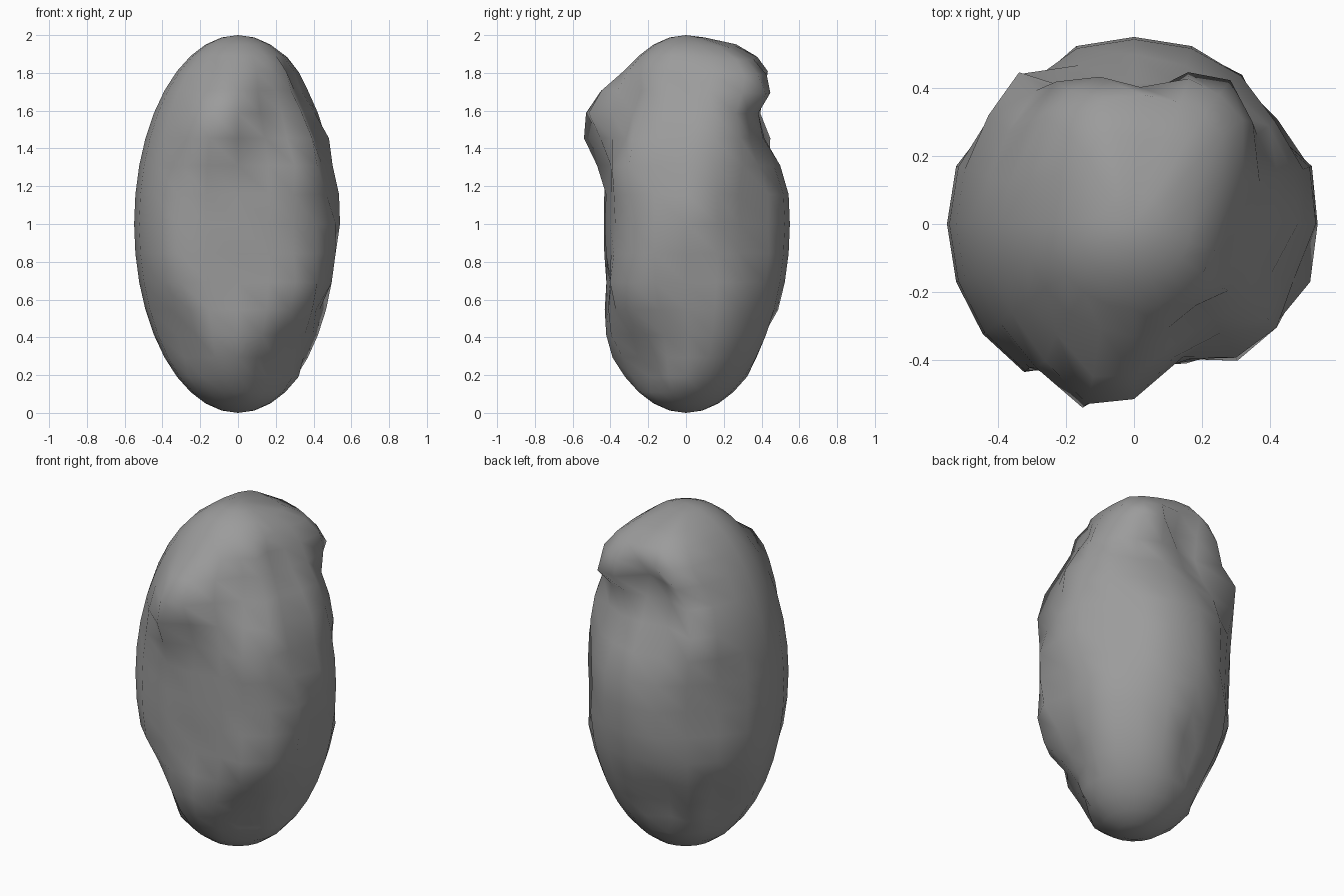
import bpy, bmesh
from math import sin, cos, radians, sqrt
from mathutils import Vector

cube = bpy.data.objects.get("Cube")
if cube:
    bpy.data.objects.remove(cube)

# One grey stone material
stone = bpy.data.materials.new("stone grey")
stone.use_nodes = True
GREY = (0.33, 0.33, 0.33, 1)
stone.diffuse_color = GREY
stone.node_tree.nodes["Principled BSDF"].inputs["Base Color"].default_value = GREY

# Dents and bulges: bearing, height above the middle, reach, and the push they give
LUMPS = [
    (273, 0.0, 0.75, (0, 0.12, 0)),           # flattened front
    (315, 0.0, 0.4, (-0.03, 0.03, 0)),
    (252, 0.54, 0.36, (0, -0.11, 0)),         # brow
    (275, 0.64, 0.3, (0, -0.05, 0)),
    (305, 0.6, 0.38, (-0.03, 0.08, 0)),       # valley beside the brow
    (345, 0.68, 0.35, (-0.07, 0.02, 0)),      # shoulder hollow
    (345, 0.3, 0.35, (-0.05, 0, 0)),
    (125, 0.86, 0.45, (0, 0.13, 0)),          # rear rim
    (55, 0.84, 0.45, (0.06, 0.12, -0.02)),
    (100, 0.55, 0.4, (0, -0.08, 0)),          # hollows under the rim
    (62, 0.47, 0.35, (-0.02, -0.06, 0)),
    (133, 0.46, 0.27, (-0.05, 0.05, 0)),      # corner lump
    (135, -0.05, 0.4, (0.03, -0.03, 0)),
    (38, 0.02, 0.35, (-0.05, -0.04, 0)),      # side hollows
    (0, -0.27, 0.32, (-0.07, 0, 0)),
    (345, -0.62, 0.35, (-0.07, 0.02, 0)),     # undercuts near the base
    (310, -0.7, 0.4, (-0.04, 0.07, 0)),
    (105, -0.6, 0.3, (0, -0.07, 0)),
    (150, -0.62, 0.35, (0.05, -0.04, 0)),
    (225, -0.58, 0.35, (0.04, 0.03, 0)),
]
SIZE = Vector((0.55, 0.55, 1))


def direction(bearing, height):
    flat = sqrt(1 - height * height)
    return Vector((flat * cos(radians(bearing)), flat * sin(radians(bearing)), height))


# Egg-shaped boulder with every lump faded out smoothly around its centre
bm = bmesh.new()
bmesh.ops.create_uvsphere(bm, u_segments=20, v_segments=20, radius=1)
for v in bm.verts:
    n = v.co.copy()
    v.co = n * SIZE + Vector((0, 0, 1))
    for bearing, height, reach, push in LUMPS:
        t = 1.6 * (1 - (n - direction(bearing, height)).length / reach)
        t = max(0, min(1, t))
        v.co += Vector(push) * t * t * (3 - 2 * t)
for f in bm.faces:
    f.smooth = True

mesh = bpy.data.meshes.new("boulder")
bm.to_mesh(mesh)
bm.free()
mesh.materials.append(stone)
boulder = bpy.data.objects.new("boulder", mesh)
bpy.context.collection.objects.link(boulder)
